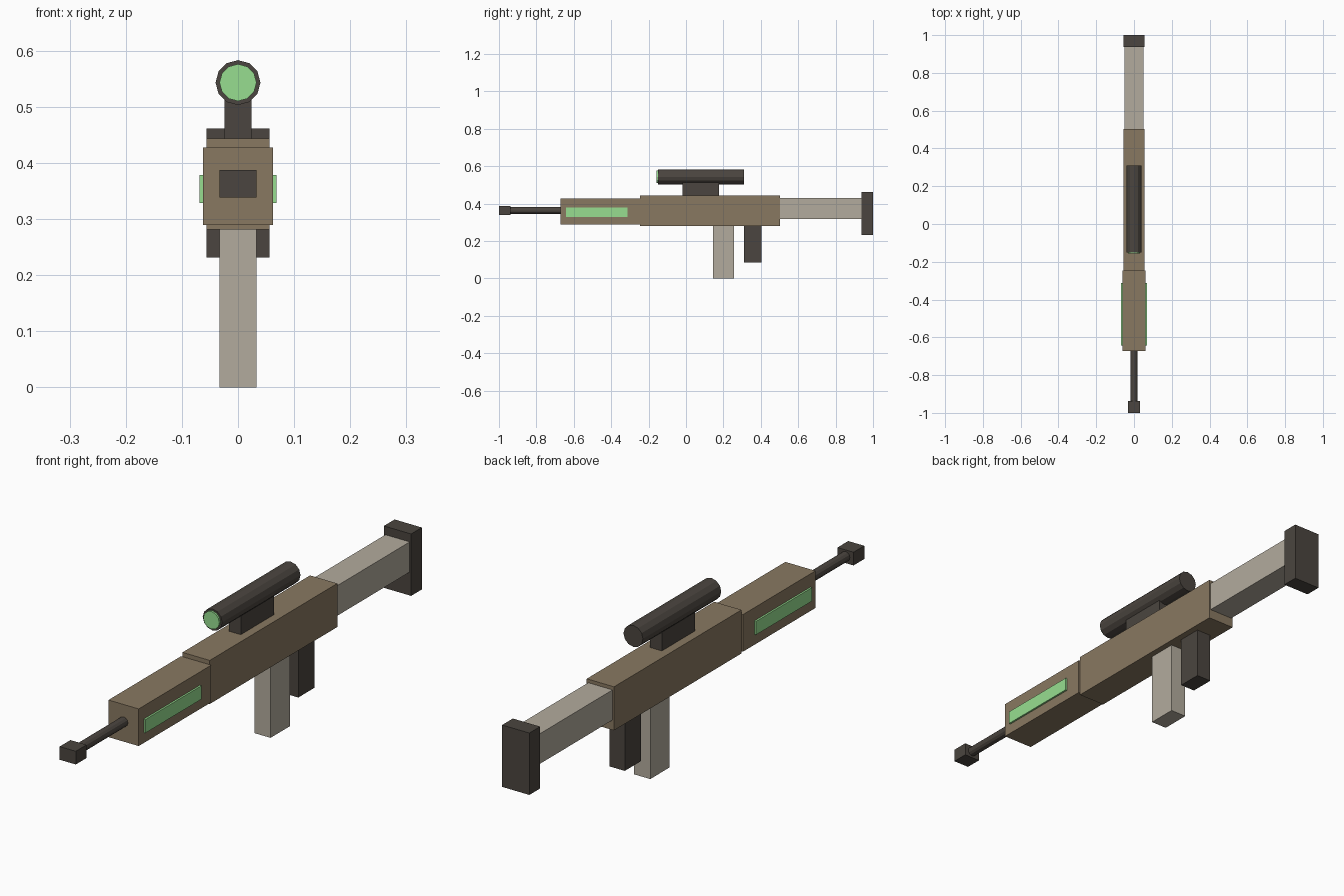
import bpy
import math

if "Cube" in bpy.data.objects:
    bpy.data.objects.remove(bpy.data.objects["Cube"])


def material(name, rgb):
    m = bpy.data.materials.new(name)
    m.diffuse_color = (*rgb, 1)
    m.use_nodes = True
    m.node_tree.nodes["Principled BSDF"].inputs["Base Color"].default_value = m.diffuse_color
    return m


BROWN = material("brown", (0.25, 0.19, 0.12))
DARK = material("dark_metal", (0.07, 0.06, 0.05))
BEIGE = material("beige", (0.45, 0.41, 0.34))
GREEN = material("green_glow", (0.31, 0.73, 0.28))


def box(name, half_x, y, z, mat, x=0.0):
    """Box with half width in x and (min, max) ranges in y and z."""
    bpy.ops.mesh.primitive_cube_add(size=1, location=(x, sum(y) / 2, sum(z) / 2))
    o = bpy.context.object
    o.name = name
    o.scale = (2 * half_x, y[1] - y[0], z[1] - z[0])
    bpy.ops.object.transform_apply(location=False, rotation=False, scale=True)
    o.data.materials.append(mat)
    return o


def rod(name, radius, y, z, mat, sides=12):
    """Flat-shaded cylinder lying along y."""
    bpy.ops.mesh.primitive_cylinder_add(
        vertices=sides, radius=radius, depth=y[1] - y[0],
        location=(0, sum(y) / 2, z), rotation=(math.pi / 2, 0, 0))
    o = bpy.context.object
    o.name = name
    o.data.materials.append(mat)
    return o


# Body and fore end
box("receiver", 0.056, (-0.246, 0.503), (0.281, 0.443), BROWN)
box("handguard", 0.062, (-0.672, -0.246), (0.289, 0.427), BROWN)
for side, label in ((-1, "left"), (1, "right")):
    box("glow_strip_" + label, 0.006, (-0.642, -0.313), (0.328, 0.378), GREEN, side * 0.063)

# Barrel and muzzle
rod("barrel", 0.018, (-0.94, -0.66), 0.363, DARK)
box("muzzle", 0.033, (-1.0, -0.937), (0.338, 0.387), DARK)

# Stock and butt plate
box("stock", 0.05, (0.49, 0.945), (0.318, 0.43), BEIGE)
box("butt_plate", 0.056, (0.937, 1.0), (0.231, 0.461), DARK)

# Magazine and grip
box("magazine", 0.033, (0.144, 0.257), (0.0, 0.29), BEIGE)
box("grip", 0.031, (0.31, 0.404), (0.086, 0.29), DARK)

# Scope on its mount
box("scope_mount", 0.024, (-0.018, 0.176), (0.435, 0.52), DARK)
rod("scope_tube", 0.04, (-0.15, 0.31), 0.543, DARK)
rod("scope_lens", 0.033, (-0.157, -0.14), 0.543, GREEN)
